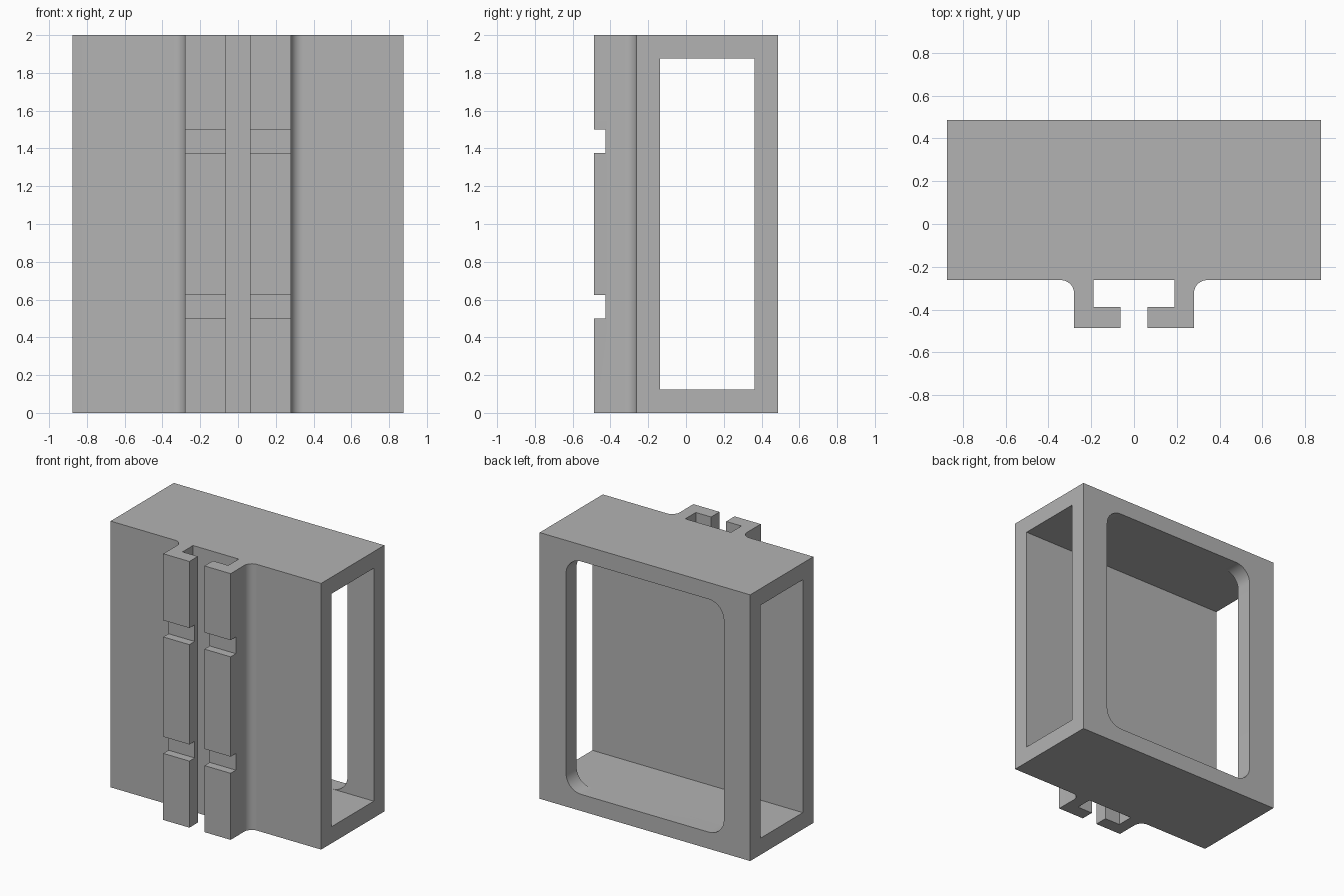
import bpy, bmesh
from math import sin, cos, pi, radians

default = bpy.data.objects.get("Cube")
if default:
    bpy.data.objects.remove(default, do_unlink=True)

grey = bpy.data.materials.new("plain_grey")
grey.use_nodes = True
COLOUR = (0.45, 0.45, 0.45, 1)
grey.diffuse_color = COLOUR
grey.node_tree.nodes["Principled BSDF"].inputs["Base Color"].default_value = COLOUR


def arc(cx, cy, r, start, end, steps=10):
    angles = [radians(start + (end - start) * i / steps) for i in range(steps + 1)]
    return [(cx + r * cos(a), cy + r * sin(a)) for a in angles]


def prism(name, outline, depth):
    """Solid swept from a closed 3D outline along a depth vector."""
    bm = bmesh.new()
    face = bm.faces.new([bm.verts.new(p) for p in outline])
    swept = bmesh.ops.extrude_face_region(bm, geom=[face], use_keep_orig=True)
    moved = [v for v in swept["geom"] if isinstance(v, bmesh.types.BMVert)]
    bmesh.ops.translate(bm, verts=moved, vec=depth)
    bmesh.ops.recalc_face_normals(bm, faces=bm.faces)
    mesh = bpy.data.meshes.new(name)
    bm.to_mesh(mesh)
    bm.free()
    mesh.materials.append(grey)
    obj = bpy.data.objects.new(name, mesh)
    bpy.context.collection.objects.link(obj)
    return obj


def box(name, x, y, z):
    corners = [(x[0], y[0]), (x[1], y[0]), (x[1], y[1]), (x[0], y[1])]
    return prism(name, [(a, b, z[0]) for a, b in corners], (0, 0, z[1] - z[0]))


def cut(target, cutter):
    mod = target.modifiers.new(cutter.name, "BOOLEAN")
    mod.operation, mod.solver, mod.object = "DIFFERENCE", "EXACT", cutter
    bpy.context.view_layer.objects.active = target
    bpy.ops.object.modifier_apply(modifier=mod.name)
    bpy.data.objects.remove(cutter, do_unlink=True)


# Main dimensions
HALF_W, HEIGHT, WALL = 0.875, 2.0, 0.125
FRONT, BACK = -0.2625, 0.4875
RAIL_FRONT, RAIL_X, FILLET = -0.4875, 0.28, 0.0625

# Right half of the plan: body, filleted rail root, rail hook, slot floor
half = [(HALF_W, BACK), (HALF_W, FRONT)]
half += arc(RAIL_X + FILLET, FRONT - FILLET, FILLET, 90, 180)
half += [(RAIL_X, RAIL_FRONT), (0.0625, RAIL_FRONT), (0.0625, -0.3875),
         (0.19, -0.3875), (0.19, FRONT)]
plan = half + [(-x, y) for x, y in reversed(half)]
body = prism("housing_with_rail", [(x, y, 0) for x, y in plan], (0, 0, HEIGHT))

# Cavity open on both sides
cut(body, box("side_opening", (-1, 1), (FRONT + WALL, BACK - WALL), (WALL, HEIGHT - WALL)))

# Rounded window in the back wall
R, WIN_X = 0.125, 0.656
low, high = WALL + R, HEIGHT - WALL - R
window = []
for cx, cz, start in ((WIN_X - R, high, 0), (R - WIN_X, high, 90),
                      (R - WIN_X, low, 180), (WIN_X - R, low, 270)):
    window += arc(cx, cz, R, start, start + 90)
cut(body, prism("back_window", [(x, BACK - WALL - 0.05, z) for x, z in window], (0, 0.3, 0)))

# Two notches across the rail hooks
for z in (0.5, 1.375):
    cut(body, box("rail_notch", (-0.4, 0.4), (-0.6, -0.425), (z, z + 0.125)))

# Smooth fillets, sharp edges elsewhere
bpy.ops.object.select_all(action="DESELECT")
body.select_set(True)
bpy.context.view_layer.objects.active = body
bpy.ops.object.shade_smooth_by_angle(angle=radians(30))
